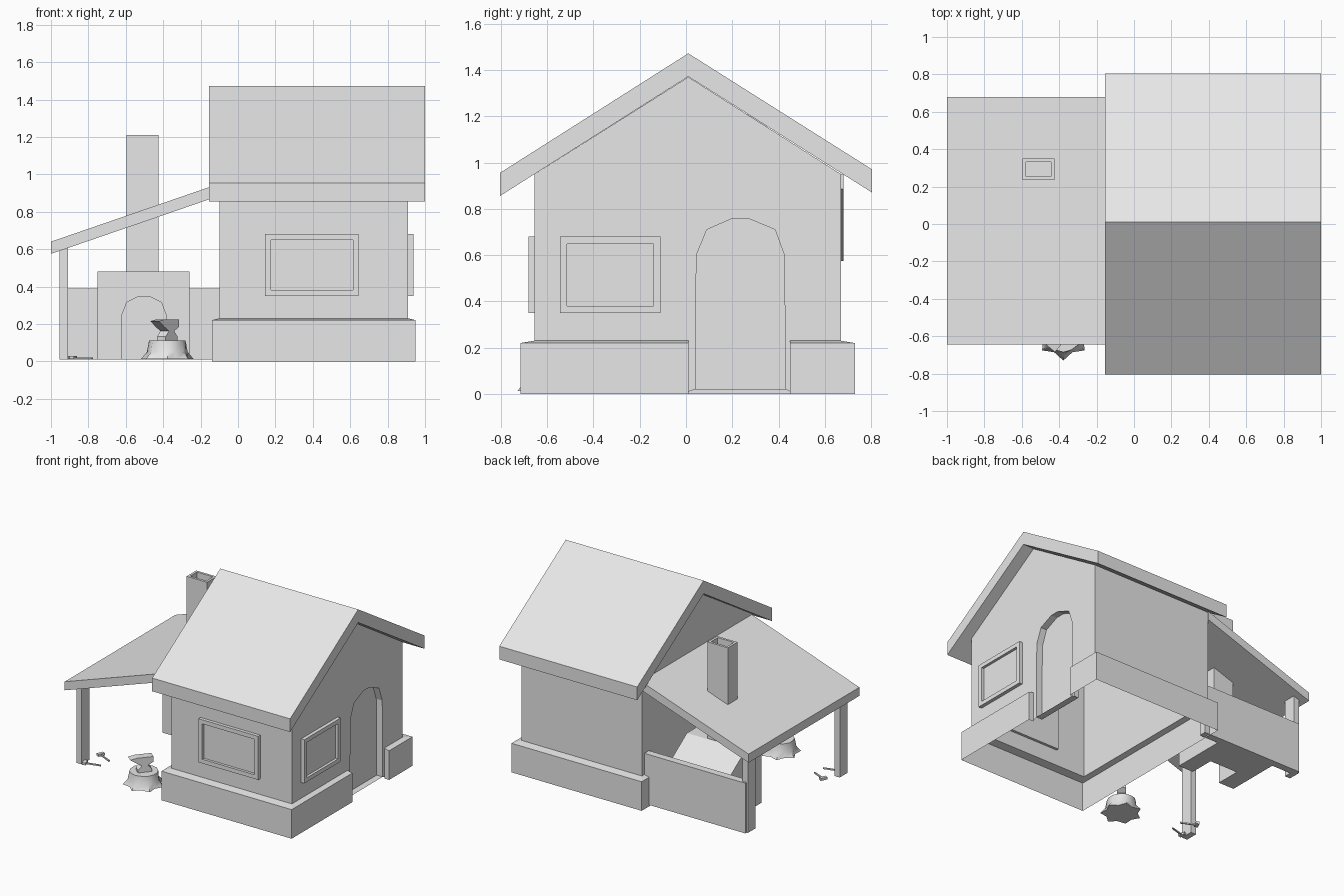
import bpy, bmesh, math
from mathutils import Matrix, Vector

cube = bpy.data.objects.get("Cube")
if cube:
    bpy.data.objects.remove(cube, do_unlink=True)

grey = bpy.data.materials.new("plain grey")
grey.use_nodes = True
grey.diffuse_color = (0.8, 0.8, 0.8, 1)
grey.node_tree.nodes["Principled BSDF"].inputs["Base Color"].default_value = (0.8, 0.8, 0.8, 1)


def finish(name, bm):
    bmesh.ops.remove_doubles(bm, verts=bm.verts, dist=0.0005)
    bmesh.ops.recalc_face_normals(bm, faces=bm.faces)
    mesh = bpy.data.meshes.new(name)
    bm.to_mesh(mesh)
    bm.free()
    mesh.materials.append(grey)
    ob = bpy.data.objects.new(name, mesh)
    bpy.context.collection.objects.link(ob)
    return ob


def place(axis, p, d):
    # put a flat profile point at distance d along the axis
    return {"x": (d, p[0], p[1]), "y": (p[0], d, p[1]), "z": (p[0], p[1], d)}[axis]


def face(bm, pts):
    return bm.faces.new([bm.verts.new(p) for p in pts])


def ring(bm, pts, axis, a, b):
    for p, q in zip(pts, pts[1:]):
        face(bm, [place(axis, p, a), place(axis, q, a), place(axis, q, b), place(axis, p, b)])


def prism_bm(pts, axis, a, b):
    bm = bmesh.new()
    ring(bm, pts + pts[:1], axis, a, b)
    for d in (a, b):
        face(bm, [place(axis, p, d) for p in pts])
    bmesh.ops.remove_doubles(bm, verts=bm.verts, dist=0.0005)
    bmesh.ops.recalc_face_normals(bm, faces=bm.faces)
    return bm


def prism(name, pts, axis, a, b):
    return finish(name, prism_bm(pts, axis, a, b))


def rect(x0, x1, y0, y1):
    return [(x0, y0), (x1, y0), (x1, y1), (x0, y1)]


def inset_box(name, pts, axis, a, b, normal, width, depth):
    # box with one face inset and pushed inwards
    bm = prism_bm(pts, axis, a, b)
    n = Vector(normal)
    top = max(bm.faces, key=lambda f: f.normal.dot(n))
    bmesh.ops.inset_region(bm, faces=[top], thickness=width)
    rim = bmesh.ops.extrude_face_region(bm, geom=[top])
    bmesh.ops.translate(bm, vec=-n * depth, verts=[v for v in rim["geom"] if isinstance(v, bmesh.types.BMVert)])
    if top.is_valid:
        bm.faces.remove(top)
    return finish(name, bm)


# House walls with an arched door recess
X0, X1, Y0, Y1, BASE, EAVE = -0.10, 0.91, -0.655, 0.67, 0.23, 0.95
arch = [(0.04, 0.02), (0.045, 0.6), (0.09, 0.71), (0.2, 0.758),
        (0.27, 0.758), (0.385, 0.71), (0.425, 0.6), (0.43, 0.02)]
top = [(Y1, BASE), (Y1, EAVE), (0.01, 1.37), (Y0, EAVE), (Y0, BASE)]
bm = bmesh.new()
face(bm, [place("x", p, X0) for p in top])
face(bm, [place("x", p, X1) for p in top + [(0.01, BASE), (0.01, 0.01)] + arch + [(0.45, 0.01), (0.45, BASE)]])
for y in (Y0, Y1):
    face(bm, [(X0, y, BASE), (X1, y, BASE), (X1, y, EAVE), (X0, y, EAVE)])
ring(bm, arch + arch[:1], "x", X1, X1 - 0.05)
face(bm, [place("x", p, X1 - 0.05) for p in arch])
finish("house_walls", bm)

# Plinth shell around the walls, open at the door
outer = [(0.95, 0.45), (0.95, 0.73), (-0.14, 0.73), (-0.14, -0.715), (0.95, -0.715), (0.95, 0.01)]
inner = [(X1, 0.45), (X1, Y1), (X0, Y1), (X0, Y0), (X1, Y0), (X1, 0.01)]
bm = bmesh.new()
ring(bm, outer, "z", 0, 0.22)
for i in range(5):
    face(bm, [(*outer[i], 0.22), (*outer[i + 1], 0.22), (*inner[i + 1], BASE), (*inner[i], BASE)])
for i in (0, 5):
    face(bm, [(*outer[i], 0), (*outer[i], 0.22), (*inner[i], BASE), (*inner[i], 0)])
finish("plinth", bm)

# Roofs
prism("house_roof", [(-0.805, 0.855), (-0.805, 0.955), (0.01, 1.472), (0.805, 0.97), (0.805, 0.87), (0.01, 1.372)],
      "x", -0.155, 1.0)
prism("lean_to_roof", [(-1, 0.575), (-1, 0.64), (-0.1, 0.95), (-0.1, 0.885)], "y", -0.645, 0.68)

# Windows
inset_box("front_window", rect(0.145, 0.645, 0.35, 0.68), "y", -0.68, -0.635, (0, -1, 0), 0.044, 0.02)
inset_box("side_window", rect(-0.545, -0.11, 0.35, 0.68), "x", 0.89, 0.937, (1, 0, 0), 0.044, 0.02)

# Lean-to posts and low back wall
for name, y in (("front_post", -0.57), ("back_post", 0.53)):
    prism(name, [(-0.955, 0.01), (-0.91, 0.01), (-0.91, 0.612), (-0.955, 0.597)], "y", y, y + 0.095)
prism("low_wall", rect(-0.945, -0.1, 0.01, 0.39), "y", 0.585, 0.64)

# Forge with arched mouth, sloping back and hollow chimney
mouth = [(-0.385, 0.01), (-0.385, 0.25), (-0.41, 0.315), (-0.47, 0.345),
         (-0.535, 0.345), (-0.595, 0.315), (-0.62, 0.25), (-0.62, 0.01)]
prism("forge_front", [(-0.75, 0.01), (-0.75, 0.48), (-0.26, 0.48), (-0.26, 0.01)] + mouth, "y", 0.17, 0.36)
prism("forge_back", [(0.36, 0.01), (0.36, 0.48), (0.585, 0.325), (0.585, 0.01)], "x", -0.75, -0.26)
inset_box("chimney", rect(-0.595, -0.425, 0.235, 0.35), "z", 0.45, 1.21, (0, 0, 1), 0.025, 0.3)

# Stump with flared roots
CX, CY, N = -0.378, -0.585, 14
bm = bmesh.new()
levels = [(0.145, 0.112, 0.012), (0.112, 0.1, 0.05), (0.1, 0.098, 0.112)]
loops = []
for far, near, z in levels:
    loops.append([(CX + r * math.cos(t), CY + r * math.sin(t), z)
                  for r, t in ((near if k % 2 else far, math.tau * (k + 0.5) / N) for k in range(N))])
for low, high in zip(loops, loops[1:]):
    for k in range(N):
        j = (k + 1) % N
        face(bm, [low[k], low[j], high[j], high[k]])
face(bm, loops[0])
face(bm, loops[-1])
stump = finish("stump", bm)
bpy.context.view_layer.objects.active = stump
stump.select_set(True)
bpy.ops.object.shade_smooth_by_angle(angle=math.radians(50))

# Anvil with waist and horn
anvil = prism("anvil", [(-0.05, 0), (0.05, 0), (0.05, 0.02), (0.022, 0.05), (0.06, 0.072), (0.06, 0.112),
                        (-0.06, 0.112), (-0.105, 0.103), (-0.06, 0.072), (-0.022, 0.05), (-0.05, 0.02)],
              "y", -0.03, 0.03)
anvil.data.transform(Matrix.Translation((CX, CY, 0.112)) @ Matrix.Rotation(math.radians(50), 4, "Z"))

# Hammers lying by the post
for name, x, y, turn in (("hammer", -0.85, -0.54, 15), ("second_hammer", -0.84, -0.4, -25)):
    move = Matrix.Translation((x, y, 0.012)) @ Matrix.Rotation(math.radians(turn), 4, "Z")
    for part, shape, h in (("handle", rect(-0.04, 0.07, -0.005, 0.005), 0.01),
                           ("head", rect(-0.06, -0.035, -0.025, 0.025), 0.018)):
        prism(name + "_" + part, shape, "z", 0, h).data.transform(move)
